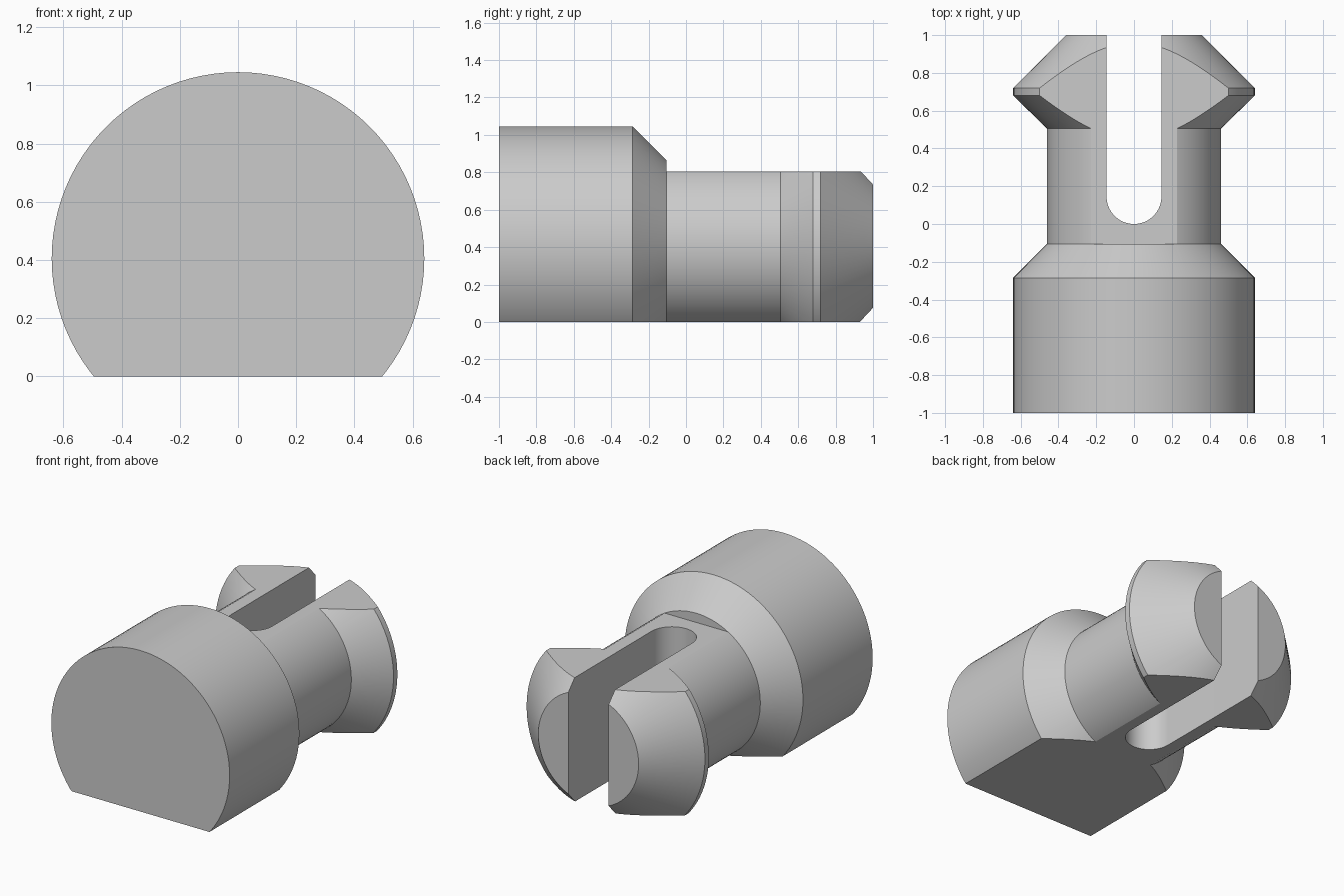
import bpy
import bmesh
from math import pi, radians, cos, sin
from mathutils import Vector, Matrix

cube = bpy.data.objects.get("Cube")
if cube:
    bpy.data.objects.remove(cube, do_unlink=True)

AXIS_Z = 0.405      # height of the turning axis
FLAT_TOP = 0.805    # top of the flattened shaft and prongs
SHOULDER = -0.105   # where the shaft meets the collar
SLOT = 0.145        # half width of the slot

grey = bpy.data.materials.new("plain grey")
grey.use_nodes = True
colour = (0.6, 0.6, 0.6, 1)
grey.diffuse_color = colour
grey.node_tree.nodes["Principled BSDF"].inputs["Base Color"].default_value = colour


def make_object(name, bm):
    bmesh.ops.recalc_face_normals(bm, faces=bm.faces)
    mesh = bpy.data.meshes.new(name)
    bm.to_mesh(mesh)
    bm.free()
    mesh.materials.append(grey)
    obj = bpy.data.objects.new(name, mesh)
    bpy.context.collection.objects.link(obj)
    return obj


def lathe(name, profile, steps=96):
    """Turn (radius, y) points about the lengthwise axis, with capped ends."""
    bm = bmesh.new()
    rings = [[bm.verts.new((r * cos(2 * pi * i / steps), y,
                            AXIS_Z + r * sin(2 * pi * i / steps)))
              for i in range(steps)] for r, y in profile]
    for a, b in zip(rings, rings[1:]):
        for i in range(steps):
            j = (i + 1) % steps
            bm.faces.new((a[i], a[j], b[j], b[i]))
    bm.faces.new(rings[0])
    bm.faces.new(rings[-1])
    return make_object(name, bm)


def prism(name, outline, bottom, top):
    """Extrude an (x, y) outline upwards."""
    bm = bmesh.new()
    face = bm.faces.new([bm.verts.new((x, y, bottom)) for x, y in outline])
    new = bmesh.ops.extrude_face_region(bm, geom=[face])["geom"]
    verts = [v for v in new if isinstance(v, bmesh.types.BMVert)]
    bmesh.ops.translate(bm, verts=verts, vec=(0, 0, top - bottom))
    obj = make_object(name, bm)
    obj.hide_render = True
    return obj


def cut(target, cutter):
    mod = target.modifiers.new(cutter.name, "BOOLEAN")
    mod.operation = "DIFFERENCE"
    mod.solver = "EXACT"
    mod.object = cutter
    bpy.context.view_layer.objects.active = target
    bpy.ops.object.modifier_apply(modifier=mod.name)
    bpy.data.objects.remove(cutter, do_unlink=True)


def box_outline(y0, y1):
    return [(-1, y0), (1, y0), (1, y1), (-1, y1)]


# Turned body: collar, neck and barbed head
pin = lathe("split_snap_pin", [
    (0.64, -1), (0.64, -0.285), (0.46, SHOULDER), (0.46, 0.505),
    (0.64, 0.68), (0.64, 0.72), (0.36, 1)])

# Flat underside along the whole length, flat top behind the collar
cut(pin, prism("underside_cutter", box_outline(-2, 2), -1, 0))
cut(pin, prism("top_cutter", box_outline(SHOULDER, 2), FLAT_TOP, 2))

# Round-ended slot that splits the head into two prongs
arc = [(SLOT * cos(pi + pi * i / 32), SLOT + SLOT * sin(pi + pi * i / 32))
       for i in range(33)]
cut(pin, prism("slot_cutter", arc + [(SLOT, 2), (-SLOT, 2)], -1, 2))

# Smooth round surfaces, sharp edges around the flats
bpy.ops.object.select_all(action="DESELECT")
pin.select_set(True)
bpy.context.view_layer.objects.active = pin
bpy.ops.object.shade_smooth_by_angle(angle=radians(20))
